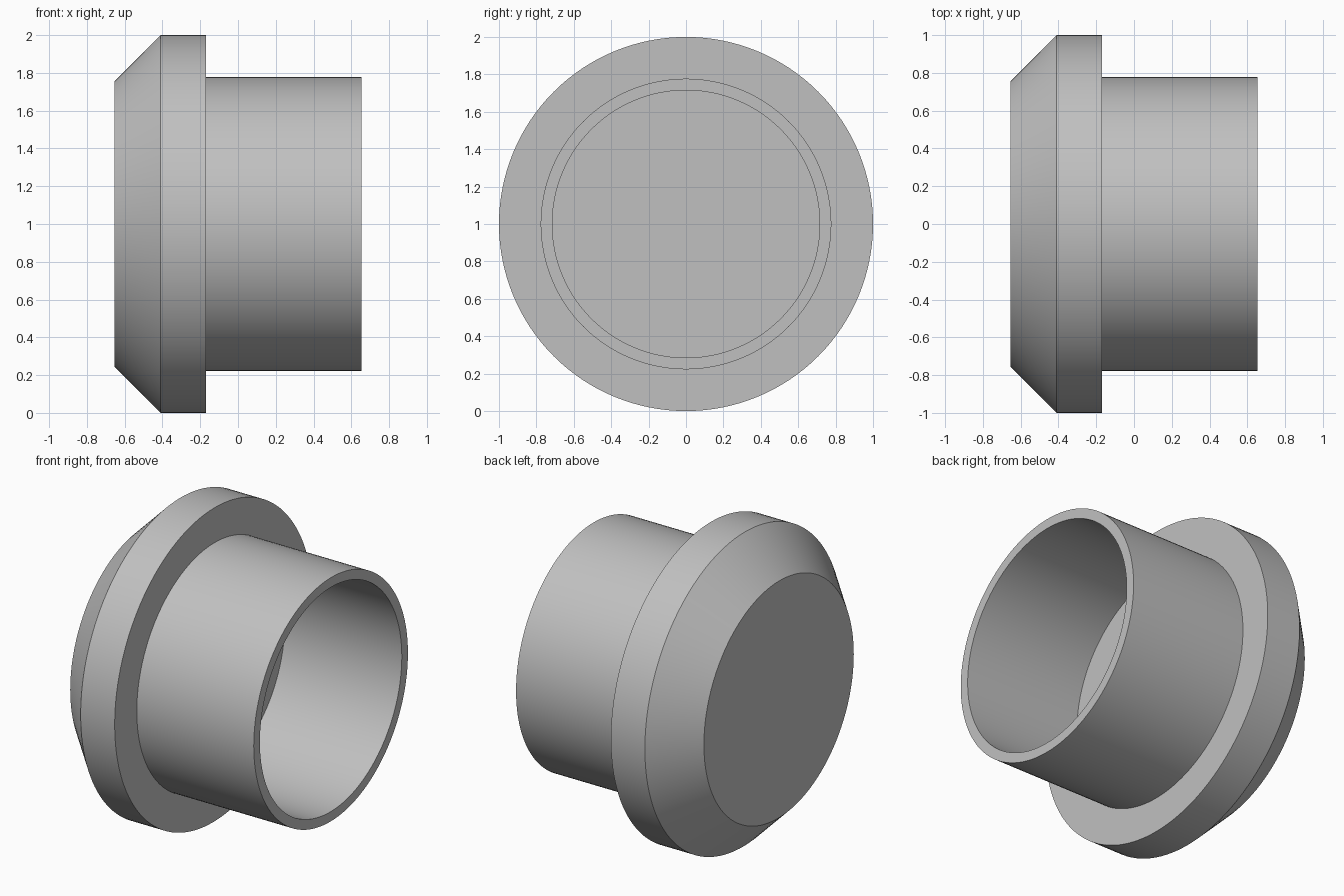
import bpy
import bmesh
from math import cos, sin, tau, radians

cube = bpy.data.objects.get("Cube")
if cube:
    bpy.data.objects.remove(cube, do_unlink=True)

SEGMENTS = 128

# Single plain grey
grey = bpy.data.materials.new("plain grey")
grey.use_nodes = True
colour = (0.53, 0.53, 0.53, 1)
grey.diffuse_color = colour
grey.node_tree.nodes["Principled BSDF"].inputs["Base Color"].default_value = colour


def turned_part(name, profile, centre_z):
    """Revolve an (x, radius) profile about the x axis and cap both ends."""
    bm = bmesh.new()
    rings = []
    for x, r in profile:
        rings.append([bm.verts.new((x, r * cos(tau * i / SEGMENTS), r * sin(tau * i / SEGMENTS)))
                      for i in range(SEGMENTS)])
    for a, b in zip(rings, rings[1:]):
        for i in range(SEGMENTS):
            j = (i + 1) % SEGMENTS
            bm.faces.new((a[i], a[j], b[j], b[i]))
    bm.faces.new(rings[0])
    bm.faces.new(rings[-1])
    bmesh.ops.recalc_face_normals(bm, faces=bm.faces)
    mesh = bpy.data.meshes.new(name)
    bm.to_mesh(mesh)
    bm.free()
    mesh.materials.append(grey)
    obj = bpy.data.objects.new(name, mesh)
    obj.location.z = centre_z
    bpy.context.collection.objects.link(obj)
    bpy.ops.object.select_all(action="DESELECT")
    obj.select_set(True)
    bpy.context.view_layer.objects.active = obj
    bpy.ops.object.shade_smooth_by_angle(angle=radians(30))
    return obj


# Closed chamfered flange, hollow sleeve and flat bore floor in one turned solid
turned_part("flanged_sleeve_plug", [
    (-0.655, 0.755),  # chamfer start
    (-0.41, 1.0),     # rim
    (-0.17, 1.0),     # flange shoulder
    (-0.17, 0.777),   # sleeve root
    (0.655, 0.777),   # sleeve mouth
    (0.655, 0.715),   # bore edge
    (-0.17, 0.715),   # bore floor
], 1.0)
